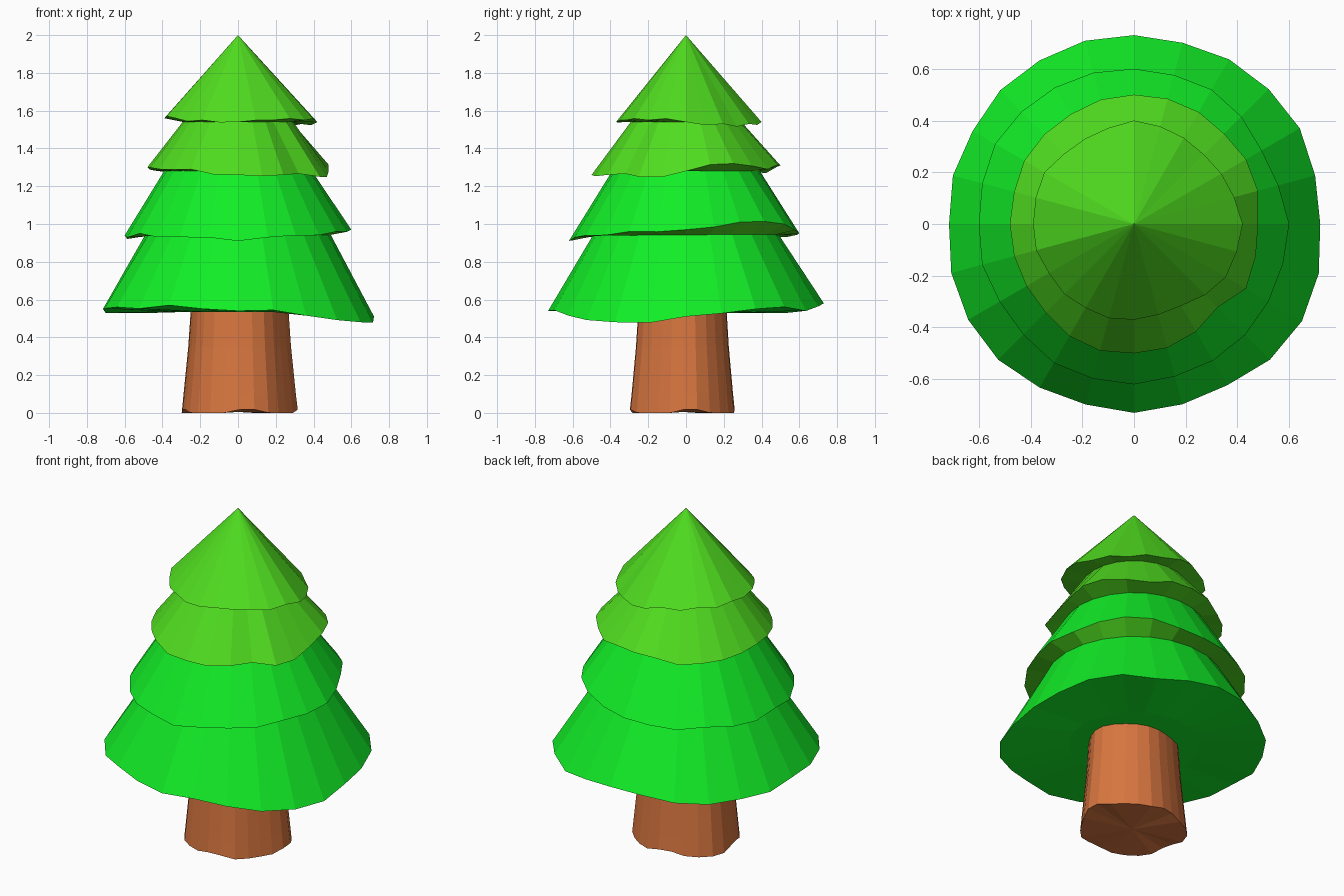
import bpy, bmesh, math, random

if "Cube" in bpy.data.objects:
    bpy.data.objects.remove(bpy.data.objects["Cube"])

random.seed(4)
SIDES = 24


def material(name, rgb):
    m = bpy.data.materials.new(name)
    m.diffuse_color = (*rgb, 1)
    m.use_nodes = True
    m.node_tree.nodes["Principled BSDF"].inputs["Base Color"].default_value = m.diffuse_color
    return m


LIME = material("lime_green", (0.08, 0.72, 0.014))
GREEN = material("bright_green", (0.006, 0.85, 0.02))
BARK = material("bark", (0.68, 0.18, 0.05))


def ring(bm, radii, heights, centre=(0, 0), squash=1.0):
    n = len(radii)
    return [bm.verts.new((centre[0] + r * math.cos(2 * math.pi * i / n),
                          centre[1] + squash * r * math.sin(2 * math.pi * i / n), z))
            for i, (r, z) in enumerate(zip(radii, heights))]


def bridge(bm, a, b, slot=0):
    n = len(a)
    for i in range(n):
        j = (i + 1) % n
        bm.faces.new((a[i], a[j], b[j], b[i])).material_index = slot


def fan(bm, loop, point, slot=0):
    tip = bm.verts.new(point)
    for i in range(len(loop)):
        bm.faces.new((loop[i], loop[(i + 1) % len(loop)], tip)).material_index = slot


def finish(bm, name, *mats):
    bmesh.ops.recalc_face_normals(bm, faces=bm.faces)
    mesh = bpy.data.meshes.new(name)
    bm.to_mesh(mesh)
    bm.free()
    for m in mats:
        mesh.materials.append(m)
    bpy.context.collection.objects.link(bpy.data.objects.new(name, mesh))


def ragged(points, amount):
    # Every second rim point lies between two given ones, with a small jitter
    out = []
    for i, p in enumerate(points):
        mid = (p + points[(i + 1) % len(points)]) / 2
        out += [p, mid + random.uniform(-amount, amount)]
    return out


def tier(name, top, radii, heights, inner, mats, groove=None):
    # Skirt of branches: sloped outside, ragged rim, shallow underside
    bm = bmesh.new()
    r, z = ragged(radii, 0.008), ragged(heights, 0.018)
    top_r = [top[0]] * SIDES
    if groove is not None:
        r[groove] *= 0.93
        top_r[groove] *= 0.9
    rim = ring(bm, r, z)
    if top[0] == 0:
        fan(bm, rim, (0, 0, top[1]))
    else:
        upper = ring(bm, top_r, [top[1]] * SIDES)
        bridge(bm, rim, upper)
        fan(bm, upper, (0, 0, top[1]))
    under = ring(bm, [inner[0]] * SIDES, [inner[1]] * SIDES)
    bridge(bm, rim, under, 1)
    fan(bm, under, (0, 0, inner[1]), 1)
    finish(bm, name, *mats)


# Four foliage tiers; rim values run anticlockwise from +x in 30 degree steps
tier("foliage_top", (0, 2.0),
     [.42, .39, .385, .40, .38, .40, .39, .38, .375, .37, .365, .41],
     [1.54, 1.53, 1.53, 1.54, 1.55, 1.56, 1.56, 1.56, 1.55, 1.54, 1.55, 1.55],
     (.29, 1.54), (LIME, LIME))
tier("foliage_upper", (.285, 1.55),
     [.48, .50, .50, .50, .49, .49, .48, .48, .50, .50, .48, .50],
     [1.28, 1.32, 1.29, 1.31, 1.27, 1.28, 1.30, 1.29, 1.29, 1.26, 1.26, 1.25],
     (.39, 1.28), (LIME, LIME), groove=21)
tier("foliage_middle", (.385, 1.29),
     [.60, .57, .60, .60, .61, .62, .60, .60, .62, .62, .61, .60],
     [.97, 1.01, 1.0, .95, .93, .93, .94, .95, .93, .91, .94, .96],
     (.48, .94), (GREEN, LIME))
tier("foliage_bottom", (.49, .945),
     [.72, .74, .735, .73, .73, .72, .715, .74, .73, .73, .72, .75],
     [.51, .55, .54, .58, .54, .53, .55, .56, .57, .54, .515, .48],
     (.36, .535), (GREEN, GREEN))

# Trunk: slightly flared and lumpy, oval in section
bm = bmesh.new()
lumps = [1 + 0.03 * math.sin(3 * a) + 0.025 * math.sin(5 * a + 1)
         for a in (2 * math.pi * i / SIDES for i in range(SIDES))]
base_z = [max(0, 0.02 * math.sin(4 * 2 * math.pi * i / SIDES + 1)) for i in range(SIDES)]
loops = []
for radius, height in ((.305, None), (.295, .1), (.27, .35), (.255, .57)):
    loops.append(ring(bm, [radius * k for k in lumps],
                      base_z if height is None else [height] * SIDES, (.005, -.015), .91))
for low, high in zip(loops, loops[1:]):
    bridge(bm, low, high)
fan(bm, loops[0], (0, -.015, .005))
fan(bm, loops[-1], (0, -.015, .57))
finish(bm, "trunk", BARK)
